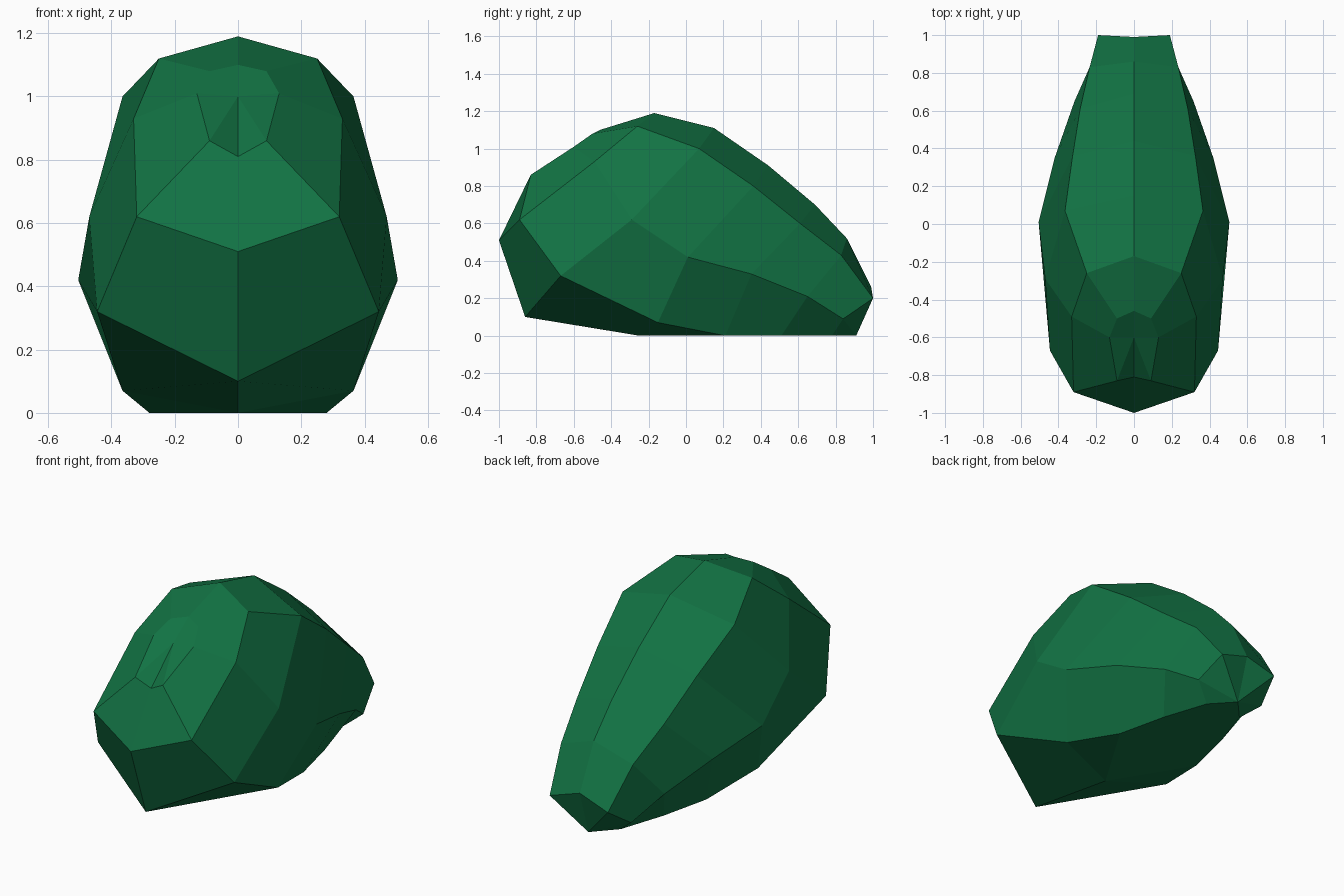
import bpy
import bmesh

default_cube = bpy.data.objects.get("Cube")
if default_cube:
    bpy.data.objects.remove(default_cube, do_unlink=True)

# One flat colour for the whole shell
green = bpy.data.materials.new("deep_green")
green.use_nodes = True
colour = (0.006, 0.17, 0.057, 1)
green.diffuse_color = colour
green.node_tree.nodes["Principled BSDF"].inputs["Base Color"].default_value = colour

bm = bmesh.new()


def rail(*points):
    """Add a lengthwise row of corners on the +x half."""
    return [bm.verts.new(point) for point in points]


def centre_rail(*points):
    """Add a row of corners on the mirror plane, given as (y, z)."""
    return rail(*[(0, y, z) for y, z in points])


def face(*corners):
    bm.faces.new(corners)


def strip(upper, lower):
    """Join two rails of equal length with four-sided facets."""
    for i in range(len(upper) - 1):
        face(upper[i], lower[i], lower[i + 1], upper[i + 1])


# Ridge over the back, from the peak to the tail
crown = centre_rail((-.17, 1.19), (.15, 1.11), (.44, .91),
                    (.69, .70), (.86, .52), (.99, .26))

# Crease between the top and the sides, from the snout to the tail
shoulder = rail((.32, -.89, .62), (.33, -.49, .93), (.25, -.26, 1.12),
                (.365, .07, 1.0), (.325, .36, .80), (.285, .61, .60),
                (.235, .83, .43), (.19, 1.0, .20))

# Widest line along the sides
flank = rail((.445, -.67, .32), (.47, -.29, .62), (.505, .01, .42),
             (.42, .35, .33), (.315, .65, .21), (.23, .84, .09))

# Lower edge around the flat underside
belly = rail((.365, -.15, .07), (.28, .21, 0), (.21, .51, 0), (.12, .78, 0))

# Raised rim and sunken middle of the groove above the snout
rim = rail((.09, -.83, .86), (.13, -.60, 1.01), (.09, -.50, 1.08))
groove_low, groove_mid, groove_top = centre_rail((-.81, .81), (-.60, 1.0), (-.46, 1.10))

# Snout and underside corners on the mirror plane
snout, chin, sole_front, sole_back = centre_rail((-1, .51), (-.86, .10), (-.25, 0), (.91, 0))

# Back, sides and lower sides
strip(crown, shoulder[2:])
strip(shoulder[3:], flank[1:])
strip(flank[2:], belly)

# Front of the sides
face(shoulder[0], flank[0], flank[1], shoulder[1])
face(shoulder[1], flank[1], shoulder[3], shoulder[2])
face(flank[0], belly[0], flank[2], flank[1])

# Snout
face(snout, chin, flank[0], shoulder[0])
face(snout, shoulder[0], rim[0], groove_low)
face(chin, sole_front, belly[0], flank[0])

# Brow around the groove
strip(shoulder[:3], rim)
face(shoulder[2], crown[0], groove_top, rim[2])
face(groove_low, rim[0], groove_mid)
face(groove_mid, rim[0], rim[1])
face(groove_mid, rim[1], rim[2], groove_top)

# Tail end
face(crown[-1], shoulder[-1], sole_back)
face(shoulder[-1], flank[-1], sole_back)
face(flank[-1], belly[-1], sole_back)

# Flat underside
face(sole_front, belly[1], belly[0])
face(sole_front, sole_back, belly[3], belly[2], belly[1])

# Mirror to the other half and weld along the middle
half = bm.verts[:] + bm.edges[:] + bm.faces[:]
bmesh.ops.mirror(bm, geom=half, axis='X', merge_dist=0.001)
bmesh.ops.remove_doubles(bm, verts=bm.verts[:], dist=0.001)
bmesh.ops.recalc_face_normals(bm, faces=bm.faces[:])

mesh = bpy.data.meshes.new("faceted_shell")
bm.to_mesh(mesh)
bm.free()
mesh.materials.append(green)
shell = bpy.data.objects.new("faceted_shell", mesh)
bpy.context.collection.objects.link(shell)
